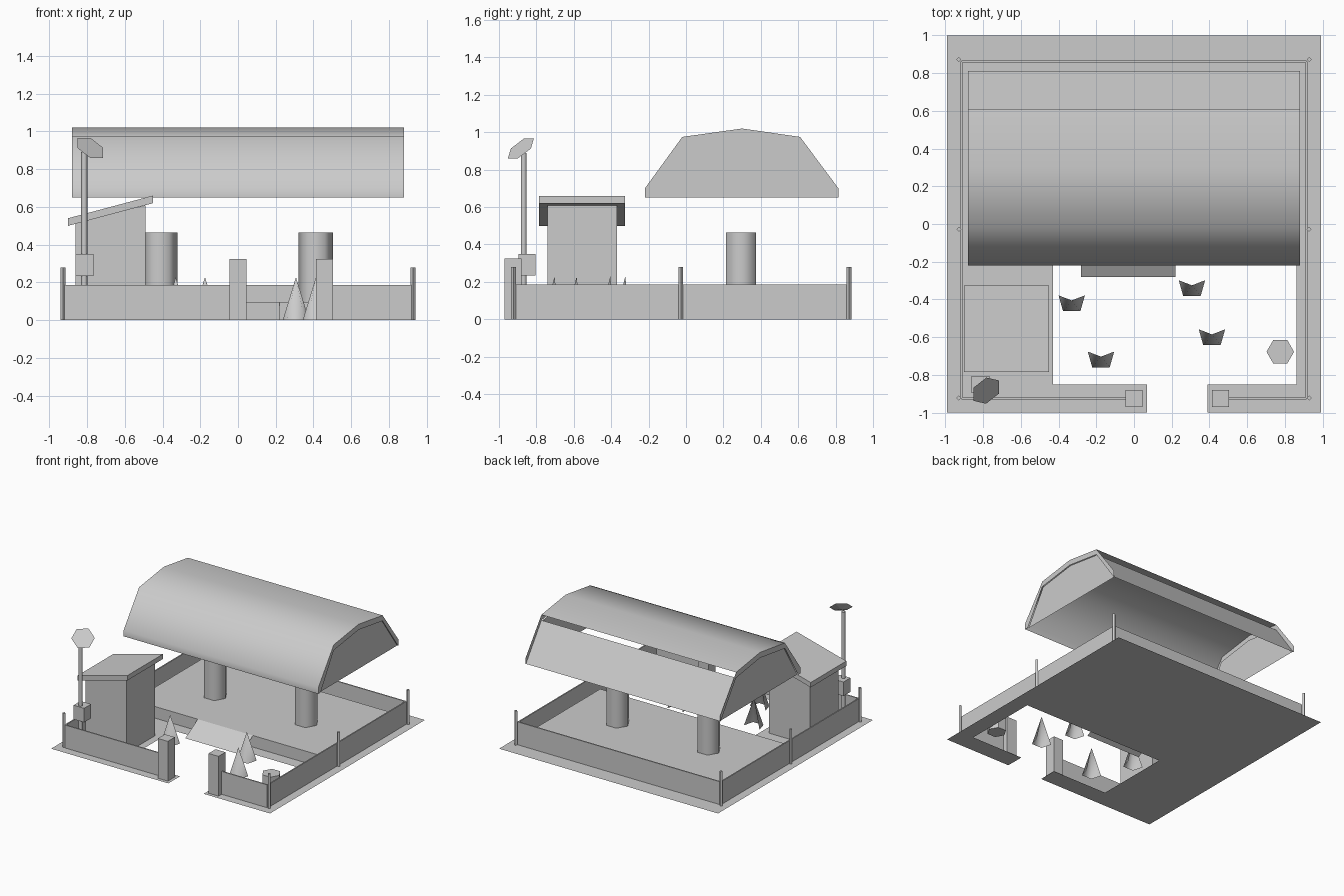
import bpy, math
from mathutils import Vector

if "Cube" in bpy.data.objects:
    bpy.data.objects.remove(bpy.data.objects["Cube"])


def mesh(name, verts, faces, smooth=None):
    me = bpy.data.meshes.new(name)
    me.from_pydata(verts, [], faces)
    me.update()
    ob = bpy.data.objects.new(name, me)
    bpy.context.collection.objects.link(ob)
    if smooth:
        bpy.ops.object.select_all(action='DESELECT')
        ob.select_set(True)
        bpy.context.view_layer.objects.active = ob
        bpy.ops.object.shade_smooth_by_angle(angle=math.radians(smooth))
    return ob


def box(name, x0, x1, y0, y1, z0, z1):
    v = [(x, y, z) for z in (z0, z1) for x, y in ((x0, y0), (x1, y0), (x1, y1), (x0, y1))]
    f = [(3, 2, 1, 0), (4, 5, 6, 7)] + [(i, (i + 1) % 4, (i + 1) % 4 + 4, i + 4) for i in range(4)]
    return mesh(name, v, f)


def prism(name, x, y, z0, z1, r, n, smooth=None):
    v = [(x + r * math.cos(2 * math.pi * i / n), y + r * math.sin(2 * math.pi * i / n), z)
         for z in (z0, z1) for i in range(n)]
    f = [tuple(range(n))[::-1], tuple(range(n, 2 * n))]
    f += [(i, (i + 1) % n, (i + 1) % n + n, i + n) for i in range(n)]
    return mesh(name, v, f, smooth)


def sweep_x(name, profile, hx, smooth=None):
    """Open sheet: a (y, z) profile stretched along x."""
    n = len(profile)
    v = [(x, y, z) for x in (-hx, hx) for y, z in profile]
    return mesh(name, v, [(i, i + 1, i + 1 + n, i + n) for i in range(n - 1)], smooth)


# Ground sheet with the courtyard and gate cut out
outline = [(-.99, -1), (.07, -1), (.07, -.85), (-.43, -.85), (-.43, -.22), (.86, -.22),
           (.86, -.85), (.39, -.85), (.39, -1), (.99, -1), (.99, 1), (-.99, 1)]
mesh("ground_sheet", [(x, y, 0) for x, y in outline], [tuple(range(len(outline)))])

# Perimeter walls
T, H = .005, .187
box("back_wall", -.915, .915, .86 - T, .86 + T, 0, H)
box("left_wall", -.915 - T, -.915 + T, -.925, .86, 0, H)
box("right_wall", .915 - T, .915 + T, -.925, .86, 0, H)
box("front_wall_left", -.915, -.04, -.925 - T, -.925 + T, 0, H)
box("front_wall_right", .50, .915, -.925 - T, -.925 + T, 0, H)

# Corner and middle poles, gate pillars
for x in (-.928, .928):
    for y in (-.922, -.028, .872):
        prism("fence_pole", x, y, 0, .28, .013, 4)
for x in (0, .458):
    box("gate_pillar", x - .045, x + .045, -.97, -.88, 0, .325)

# Platform, ramp and columns
box("platform", -.86, .86, -.12, .80, 0, .095)
mesh("ramp", [(-.28, -.28, 0), (.22, -.28, 0), (.22, -.12, .095), (-.28, -.12, .095)], [(0, 1, 2, 3)])
for x in (-.412, .412):
    prism("column", x, .295, .095, .465, .0925, 6, 75)

# Hall roof: outer skin over front and top, inner panel at the back
outer = [(-.22, .65), (-.22, .70), (-.02, .975), (.30, 1.02), (.61, .975), (.815, .70), (.815, .65)]
inner = [(-.19, .65), (-.02, .93), (.30, .975), (.61, .93), (.81, .65)]
sweep_x("roof_skin", outer[:5], .88, 60)
sweep_x("roof_back_panel", inner[3:], .88)

# Roof ends: gable panel plus the rim between outer and inner profiles
ring_in = [inner[0], inner[0], inner[1], inner[2], inner[3], inner[4], inner[4]]
for s in (-1, 1):
    x = .88 * s
    v = [(x, y, z) for y, z in outer + ring_in]
    mesh("roof_rim", v, [(1, 2, 9, 7, 0)] + [(i, i + 1, i + 8, i + 7) for i in (2, 3)]
         + [(4, 5, 6, 12, 11)])
    mesh("gable", [(x - .008 * s, y, z) for y, z in inner], [(0, 1, 2, 3, 4)])

# Kiosk with a slanted roof slab
kiosk = box("kiosk_body", -.86, -.49, -.74, -.37, 0, .6)
for v in kiosk.data.vertices:
    if v.co.z > .5:
        v.co.z = .515 if v.co.x < -.7 else .608
slab = box("kiosk_roof", -.90, -.45, -.785, -.325, .5, .54)
for v in slab.data.vertices:
    if v.co.x > -.7:
        v.co.z += .12

# Lamp mast with control box and hexagonal tilted dish
prism("lamp_mast", -.815, -.868, 0, .89, .017, 6, 75)
box("mast_box", -.86, -.765, -.895, -.805, .235, .35)
c = Vector((-.783, -.883, .913))
n = Vector((.43, -.55, .715)).normalized()
u = n.cross(Vector((0, 0, 1))).normalized()
w = n.cross(u)
rim = [c + .087 * (u * math.cos(i * math.pi / 3) + w * math.sin(i * math.pi / 3)) for i in range(6)]
mesh("lamp_dish", rim + [c - n * .02], [tuple(range(6))] + [(6, (i + 1) % 6, i) for i in range(6)])

# Half-cone shrubs, open at the back
for x, y in ((-.33, -.42), (.307, -.34), (-.175, -.718), (.413, -.6)):
    pts = [(-.07, .042), (-.046, -.042), (.046, -.042), (.07, .042)]
    v = [(x + a, y + b, 0) for a, b in pts] + [(x, y + .015, .228)]
    mesh("shrub", v, [(0, 1, 4), (1, 2, 4), (2, 3, 4)], 75)

# Hexagonal stump in the courtyard corner
prism("stump", .775, -.677, 0, .15, .073, 6)
